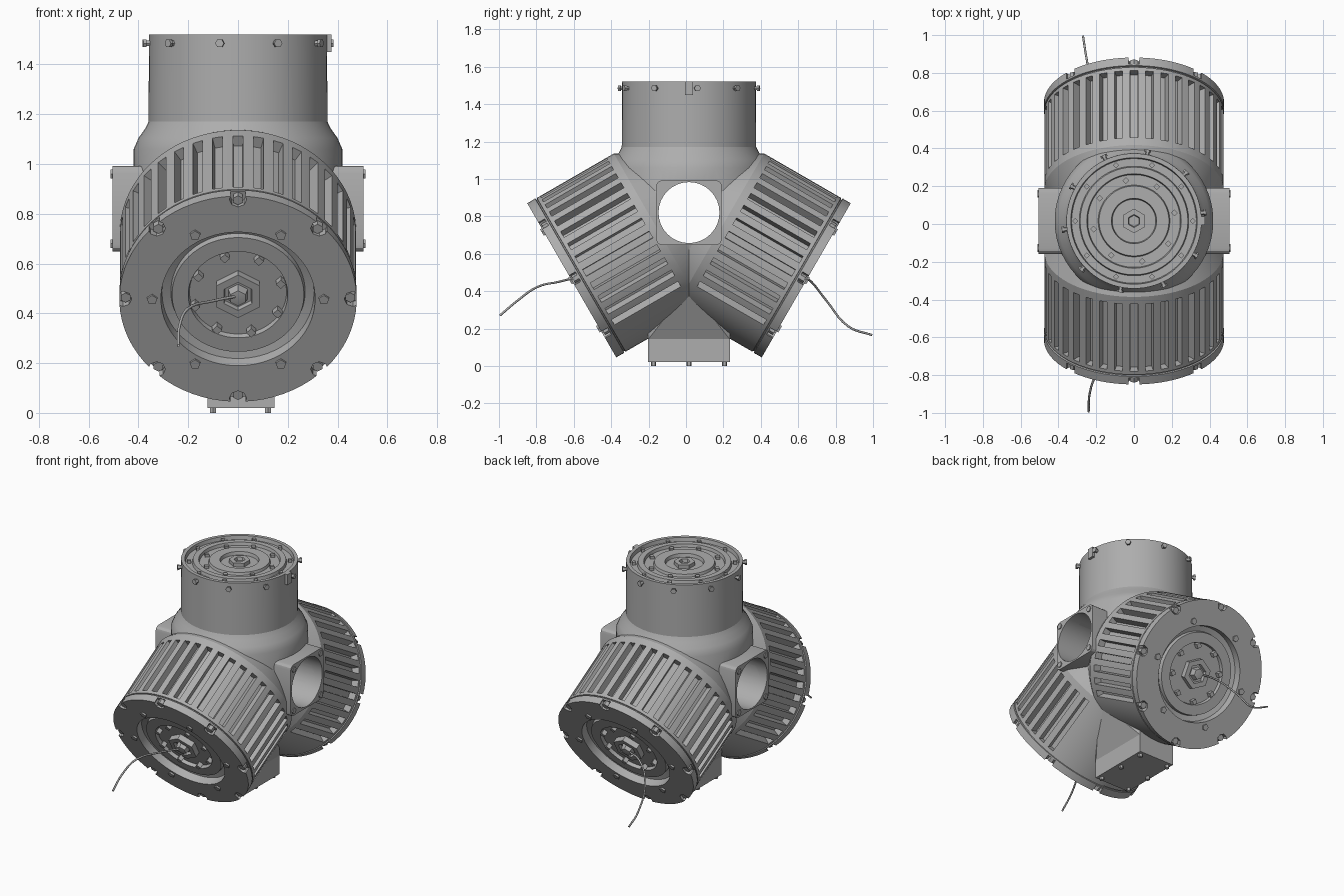
import bpy, bmesh, math
from mathutils import Matrix, Vector

if "Cube" in bpy.data.objects:
    bpy.data.objects.remove(bpy.data.objects["Cube"])

grey = bpy.data.materials.new("grey_metal")
grey.use_nodes = True
grey.diffuse_color = (0.42, 0.42, 0.42, 1)
grey.node_tree.nodes["Principled BSDF"].inputs["Base Color"].default_value = grey.diffuse_color

parts = []
CENTRE = Matrix.Translation((0, 0.016, 0.82))
TILT = CENTRE @ Matrix.Rotation(math.radians(120), 4, 'X')
TILT_BACK = CENTRE @ Matrix.Rotation(math.pi, 4, 'Z') @ Matrix.Rotation(math.radians(120), 4, 'X')
AXIS = Matrix.Translation((0, 0.016, 0))


def finish(name, bm, matrix=Matrix()):
    bmesh.ops.recalc_face_normals(bm, faces=bm.faces)
    bm.transform(matrix)
    mesh = bpy.data.meshes.new(name)
    bm.to_mesh(mesh)
    bm.free()
    mesh.materials.append(grey)
    ob = bpy.data.objects.new(name, mesh)
    bpy.context.collection.objects.link(ob)
    parts.append(ob)
    return ob


def lathe(profile, steps):
    bm = bmesh.new()
    vs = [bm.verts.new((r, 0, z)) for r, z in profile]
    edges = [bm.edges.new(pair) for pair in zip(vs, vs[1:])]
    bmesh.ops.rotate(bm, verts=vs, matrix=Matrix.Rotation(math.pi / steps, 3, 'Z'))
    bmesh.ops.spin(bm, geom=vs + edges, axis=(0, 0, 1), cent=(0, 0, 0),
                   steps=steps, angle=math.tau, use_merge=True)
    bmesh.ops.remove_doubles(bm, verts=bm.verts, dist=1e-5)
    bmesh.ops.recalc_face_normals(bm, faces=bm.faces)
    return bm


def peg(bm, x, y, z0, z1, radius, sides=6, turn=Matrix()):
    m = turn @ Matrix.Translation((x, y, (z0 + z1) / 2))
    bmesh.ops.create_cone(bm, cap_ends=True, segments=sides, radius1=radius,
                          radius2=radius, depth=z1 - z0, matrix=m)


def peg_ring(bm, count, ring, z0, z1, radius, sides=6, start=0.0):
    for i in range(count):
        a = start + math.tau * i / count
        peg(bm, ring * math.cos(a), ring * math.sin(a), z0, z1, radius, sides)


def box(bm, centre, size, turn=Matrix()):
    m = turn @ Matrix.Translation(centre) @ Matrix.Diagonal((*size, 1))
    return bmesh.ops.create_cube(bm, size=1, matrix=m)["verts"]


def cut(ob, cutter):
    mod = ob.modifiers.new("cut", 'BOOLEAN')
    mod.operation, mod.solver, mod.object = 'DIFFERENCE', 'EXACT', cutter
    graph = bpy.context.evaluated_depsgraph_get()
    mesh = bpy.data.meshes.new_from_object(ob.evaluated_get(graph))
    ob.modifiers.clear()
    ob.data = mesh


def drop(cutter):
    parts.remove(cutter)
    bpy.data.objects.remove(cutter)


# Helper for the opening that runs sideways through the housing
bm = bmesh.new()
peg(bm, 0, 0, -0.7, 0.7, 0.163, 32, Matrix.Rotation(math.pi / 2, 4, 'Y'))
tunnel = finish("tunnel_cutter", bm, CENTRE)
tunnel.hide_render = True

# Two tilted drums with cooling slots and stepped end faces
V0, V1 = 0.235, 0.645
drum = [(0, 0), (.42, 0), (.425, .1), (.475, .19), (.475, V0), (.475, V1),
        (.475, .665), (.468, .667), (.468, .673), (.477, .675), (.477, .724),
        (.31, .724), (.305, .675), (.27, .665), (.265, .69), (.2, .69),
        (.195, .668), (.12, .668), (0, .668)]
for side, matrix in (("front", TILT), ("back", TILT_BACK)):
    bm = lathe(drum, 72)
    slots = []
    for f in bm.faces:
        c = f.calc_center_median()
        index = round(math.degrees(math.atan2(c.y, c.x)) / 5)
        if abs(c.z - (V0 + V1) / 2) < 0.01 and c.y > -0.32 and index % 2 == 0:
            slots.append(f)
    floor = bmesh.ops.extrude_discrete_faces(bm, faces=slots)["faces"]
    for v in {v for f in floor for v in f.verts}:
        v.co.xy *= 0.9
    ob = finish(side + "_drum", bm, matrix)
    bm = bmesh.new()
    peg_ring(bm, 8, 0.462, 0.685, 0.78, 0.035, 8)
    notches = finish("notch_cutter", bm, matrix)
    notches.hide_render = True
    cut(ob, notches)
    drop(notches)
    cut(ob, tunnel)

    # Bolts on the end face
    bm = bmesh.new()
    peg_ring(bm, 8, 0.452, 0.68, 0.715, 0.022)
    peg_ring(bm, 6, 0.345, 0.72, 0.734, 0.022, 5)
    peg_ring(bm, 8, 0.18, 0.66, 0.7, 0.02, 4, 0.3)
    finish(side + "_drum_bolts", bm, matrix)

    # Hexagonal hub
    bm = lathe([(0, .66), (.1, .66), (.1, .705), (.065, .705), (.06, .685),
                (.045, .685), (.035, .72), (0, .725)], 6)
    finish(side + "_hub", bm, matrix)

# Upright neck with a blended shoulder and ringed top
bm = lathe([(0, .72), (.42, .72), (.42, 1.06), (.4, 1.105), (.375, 1.14), (.36, 1.17),
            (.358, 1.52), (.335, 1.52), (.33, 1.495), (.29, 1.495), (.285, 1.515),
            (.25, 1.515), (.245, 1.495), (.19, 1.495), (.185, 1.512), (.12, 1.512),
            (.115, 1.49), (0, 1.49)], 64)
neck = finish("neck", bm, AXIS)
cut(neck, tunnel)

bm = lathe([(0, 1.48), (.065, 1.48), (.065, 1.515), (.035, 1.515), (.03, 1.495),
            (0, 1.495)], 6)
finish("neck_hub", bm, AXIS)

# Neck studs on top and around the rim
bm = bmesh.new()
peg_ring(bm, 10, 0.31, 1.49, 1.515, 0.016, 4)
peg_ring(bm, 8, 0.218, 1.49, 1.512, 0.018, 4, 0.2)
for i in range(10):
    turn = Matrix.Rotation(math.tau * i / 10 + 0.12, 4, 'Z')
    turn = turn @ Matrix.Translation((0, 0, 1.485)) @ Matrix.Rotation(math.pi / 2, 4, 'Y')
    peg(bm, 0, 0, 0.35, 0.372, 0.012, 6, turn)
    peg(bm, 0, 0, 0.372, 0.385, 0.018, 6, turn)
box(bm, (0.36, 0, 1.485), (0.03, 0.045, 0.07))
finish("neck_studs", bm, AXIS)

# Square side ports around the opening
for side, sign in (("left", 1), ("right", -1)):
    bm = bmesh.new()
    box(bm, (sign * 0.4, 0, 0), (0.21, 0.35, 0.345))
    corners = [e for e in bm.edges
               if abs(e.verts[0].co.x - e.verts[1].co.x) > 0.1]
    bmesh.ops.bevel(bm, geom=corners, offset=0.03, segments=3, affect='EDGES', profile=0.5)
    port = finish(side + "_port", bm, CENTRE)
    cut(port, tunnel)
    bm = bmesh.new()
    turn = Matrix.Rotation(sign * math.pi / 2, 4, 'Y')
    for u in (-1, 1):
        for v in (-1, 1):
            peg(bm, u * 0.14, v * 0.143, 0.49, 0.512, 0.02, 6, turn)
    finish(side + "_port_bolts", bm, CENTRE)
drop(tunnel)

# Base block and the flared web rising between the drums
bm = bmesh.new()
box(bm, (0.012, 0, 0.13), (0.27, 0.44, 0.22))
finish("base_block", bm, AXIS)
bm = bmesh.new()
pts = [(x, y, 0.17) for x in (-.123, .147) for y in (-.22, .22)]
pts += [(x, 0, 0.42) for x in (-.3, .3)]
pts += [(x, y, 0.14) for x in (-.12, .144) for y in (-.22, .22)]
bmesh.ops.convex_hull(bm, input=[bm.verts.new(p) for p in pts])
finish("base_web", bm, AXIS)
bm = bmesh.new()
for x in (-0.1, 0.12):
    for y in (-0.19, 0, 0.19):
        peg(bm, x, y, 0, 0.03, 0.014)
finish("base_bolts", bm, AXIS)


# Loose cables hanging out of the hubs
def cable(name, path):
    curve = bpy.data.curves.new(name, 'CURVE')
    curve.dimensions = '3D'
    curve.bevel_depth, curve.bevel_resolution, curve.resolution_u = 0.006, 1, 5
    spline = curve.splines.new('BEZIER')
    spline.bezier_points.add(len(path) - 1)
    for point, co in zip(spline.bezier_points, path):
        point.co = co
        point.handle_left_type = point.handle_right_type = 'AUTO'
    curve.materials.append(grey)
    ob = bpy.data.objects.new(name, curve)
    bpy.context.collection.objects.link(ob)


cable("front_cable", [(0, -.6, .47), (-.1, -.68, .45), (-.2, -.8, .42),
                      (-.235, -.9, .35), (-.24, -.995, .27)])
cable("back_cable", [(0, .63, .47), (-.12, .67, .45), (-.22, .75, .35),
                     (-.25, .87, .21), (-.27, .995, .165)])

# Smooth curved walls, keep edges crisp
bpy.ops.object.select_all(action='DESELECT')
for ob in parts:
    ob.select_set(True)
bpy.context.view_layer.objects.active = parts[0]
bpy.ops.object.shade_smooth_by_angle(angle=math.radians(25))
